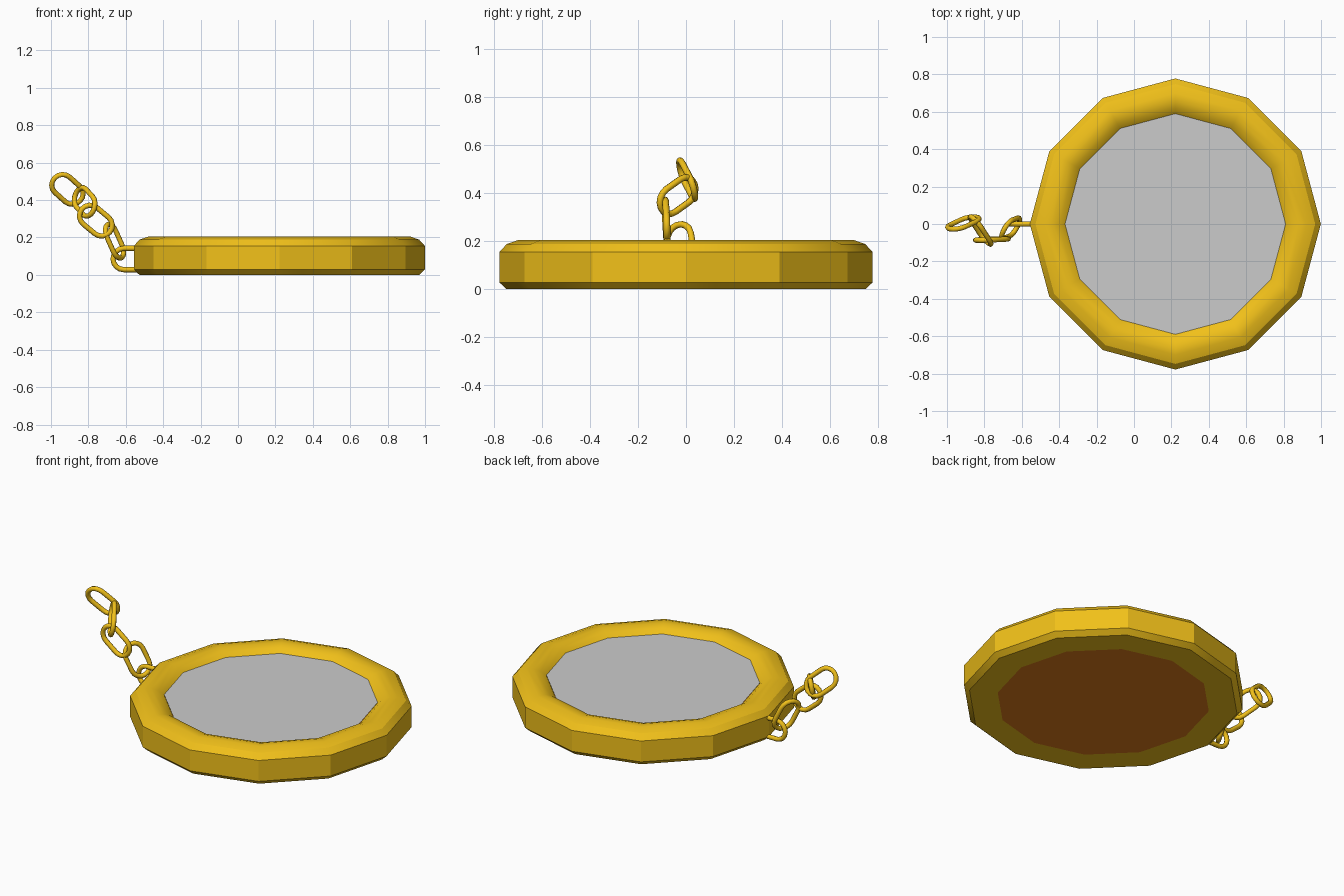
import bpy, bmesh
from math import sin, cos, pi, radians
from mathutils import Vector

if "Cube" in bpy.data.objects:
    bpy.data.objects.remove(bpy.data.objects["Cube"])

CX, SIDES = 0.221, 12


def material(name, rgb):
    m = bpy.data.materials.new(name)
    m.diffuse_color = (*rgb, 1)
    m.use_nodes = True
    m.node_tree.nodes["Principled BSDF"].inputs["Base Color"].default_value = m.diffuse_color
    return m


gold = material("gold", (0.88, 0.53, 0.01))
brown = material("brown", (0.73, 0.2, 0.01))


def finish(bm, name, mat, angle):
    bmesh.ops.recalc_face_normals(bm, faces=bm.faces)
    me = bpy.data.meshes.new(name)
    bm.to_mesh(me)
    bm.free()
    ob = bpy.data.objects.new(name, me)
    bpy.context.collection.objects.link(ob)
    if mat:
        me.materials.append(mat)
    bpy.ops.object.select_all(action='DESELECT')
    ob.select_set(True)
    bpy.context.view_layer.objects.active = ob
    bpy.ops.object.shade_smooth_by_angle(angle=radians(angle))
    return ob


def skin(bm, rings):
    # Closed loop of closed rings
    rows = [[bm.verts.new(p) for p in r] for r in rings]
    for i, a in enumerate(rows):
        b = rows[(i + 1) % len(rows)]
        for j in range(len(a)):
            k = (j + 1) % len(a)
            bm.faces.new((a[j], a[k], b[k], b[j]))


def circle(r, z):
    return [(CX + r * cos(2 * pi * i / SIDES), r * sin(2 * pi * i / SIDES), z)
            for i in range(SIDES)]


# Twelve-sided case rim
profile = [(0.59, 0), (0.748, 0), (0.778, 0.028), (0.778, 0.155), (0.748, 0.188),
           (0.70, 0.205), (0.66, 0.205), (0.62, 0.192), (0.59, 0.168)]
bm = bmesh.new()
skin(bm, [circle(r, z) for r, z in profile])
finish(bm, "case_rim", gold, 28)


# Flat dial and back plate
def disc(name, z, mat, up):
    bm = bmesh.new()
    f = bm.faces.new([bm.verts.new(p) for p in circle(0.59, z)])
    ob = finish(bm, name, mat, 28)
    if (ob.data.polygons[0].normal.z > 0) != up:
        ob.data.flip_normals()


disc("dial", 0.17, None, True)
disc("back_plate", 0.0, brown, False)


# Chain links: stadium loops swept with a round section
def link(name, centre, axis, width, half=0.04, r=0.057, tube=0.014, arc=8, sec=8):
    c = Vector(centre)
    a = Vector(axis).normalized()
    w = Vector(width)
    w = (w - a * w.dot(a)).normalized()
    n = a.cross(w)
    rings = []
    for side in (1, -1):
        for i in range(arc + 1):
            t = pi * i / arc
            out = (a * sin(t) + w * cos(t)) * side
            p = c + a * half * side + out * r
            rings.append([p + (out * cos(s) + n * sin(s)) * tube
                          for s in (2 * pi * k / sec for k in range(sec))])
    bm = bmesh.new()
    skin(bm, rings)
    finish(bm, name, gold, 60)


links = [
    ((-0.571, 0, 0.085), (1, 0, 0), (0, 0, 1)),
    ((-0.66, -0.023, 0.18), (-0.4, -0.15, 0.9), (0.45, 0.87, 0.2)),
    ((-0.76, -0.083, 0.29), (-0.77, -0.04, 0.64), (0.64, 0, 0.77)),
    ((-0.82, -0.035, 0.39), (-0.45, 0.7, 0.5), (0.5, -0.4, 0.78)),
    ((-0.912, 0.005, 0.457), (-0.7, -0.33, 0.63), (0.62, -0.12, 0.75)),
]
for i, spec in enumerate(links):
    link(f"chain_link_{i + 1}", *spec)
